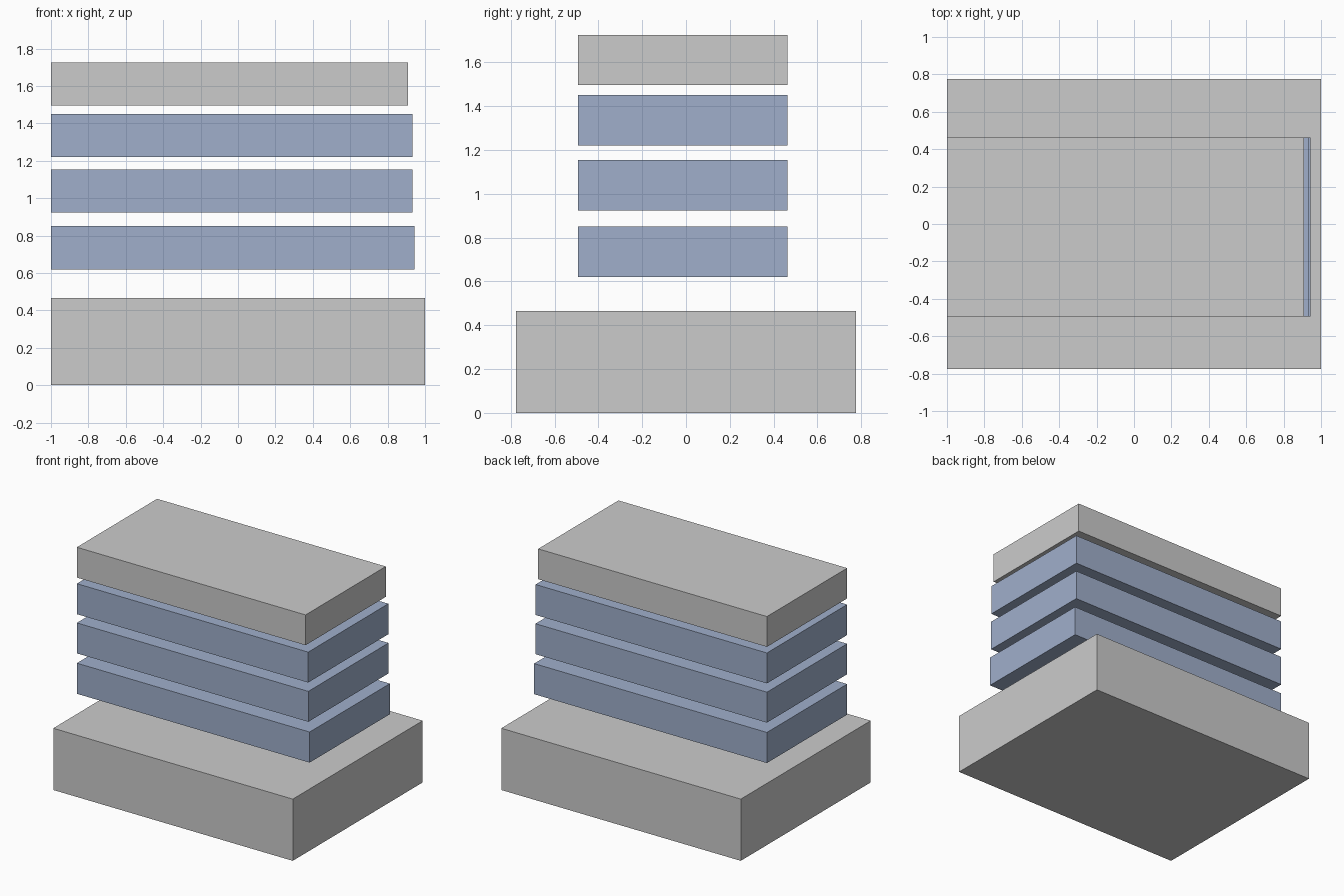
import bpy
from mathutils import Vector

if "Cube" in bpy.data.objects:
    bpy.data.objects.remove(bpy.data.objects["Cube"])


def material(name, rgb):
    mat = bpy.data.materials.new(name)
    mat.diffuse_color = (*rgb, 1.0)
    mat.use_nodes = True
    mat.node_tree.nodes["Principled BSDF"].inputs["Base Color"].default_value = mat.diffuse_color
    return mat


def box(name, x, y, z, mat=None):
    """Axis-aligned block spanning the given (min, max) ranges."""
    bpy.ops.mesh.primitive_cube_add(size=1)
    obj = bpy.context.object
    obj.name = name
    lo, hi = Vector((x[0], y[0], z[0])), Vector((x[1], y[1], z[1]))
    for v in obj.data.vertices:
        v.co = (lo + hi) / 2 + v.co * (hi - lo)
    if mat:
        obj.data.materials.append(mat)
    return obj


blue = material("blue_glass", (0.35, 0.43, 0.60))
SLAB_Y = (-0.494, 0.463)

# Wide podium at the bottom
box("podium", (-1, 1), (-0.775, 0.775), (0, 0.466))

# Three floating blue storeys, flush on the left and stepping in on the right
storeys = [(0.944, 0.619, 0.850), (0.933, 0.924, 1.154), (0.932, 1.220, 1.450)]
for i, (right, bottom, top) in enumerate(storeys, 1):
    box(f"storey_{i}", (-1, right), SLAB_Y, (bottom, top), blue)

# Grey roof block
box("roof_block", (-1, 0.910), SLAB_Y, (1.496, 1.725))
